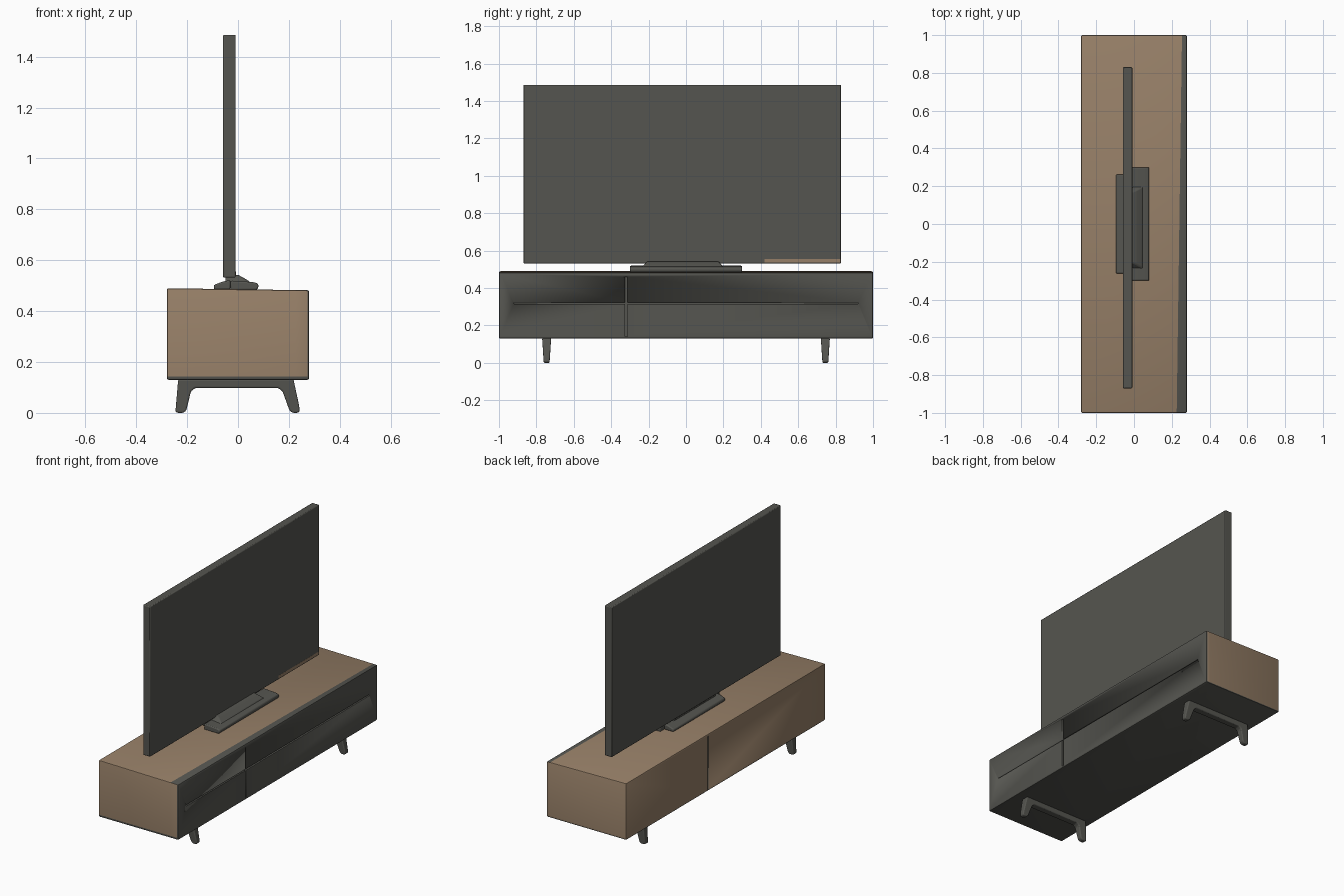
import bpy
import bmesh
from mathutils import Vector

if "Cube" in bpy.data.objects:
    bpy.data.objects.remove(bpy.data.objects["Cube"], do_unlink=True)


def material(name, rgb):
    mat = bpy.data.materials.new(name)
    mat.use_nodes = True
    mat.diffuse_color = (*rgb, 1)
    mat.node_tree.nodes["Principled BSDF"].inputs["Base Color"].default_value = (*rgb, 1)
    return mat


wood = material("warm wood", (0.305, 0.212, 0.136))
charcoal = material("charcoal", (0.091, 0.091, 0.08))


def finish(name, bm, mats, bevel=0.0, segments=2):
    """Turn a bmesh into a named object with softened edges."""
    bmesh.ops.recalc_face_normals(bm, faces=bm.faces)
    mesh = bpy.data.meshes.new(name)
    bm.to_mesh(mesh)
    bm.free()
    for mat in mats:
        mesh.materials.append(mat)
    obj = bpy.data.objects.new(name, mesh)
    bpy.context.collection.objects.link(obj)
    if bevel:
        mod = obj.modifiers.new("soft edges", "BEVEL")
        mod.width = bevel
        mod.segments = segments
        mod.limit_method = "ANGLE"
    bpy.ops.object.select_all(action="DESELECT")
    obj.select_set(True)
    bpy.context.view_layer.objects.active = obj
    bpy.ops.object.shade_smooth_by_angle()
    return obj


def box_mesh(low, high):
    bm = bmesh.new()
    low, high = Vector(low), Vector(high)
    bmesh.ops.create_cube(bm, size=1)
    for v in bm.verts:
        v.co = (low + high) / 2 + v.co * (high - low)
    return bm


def box(name, low, high, mat, bevel=0.0):
    return finish(name, box_mesh(low, high), [mat], bevel)


def prism_mesh(profile, y0, y1):
    """Extrude an (x, z) outline along y."""
    bm = bmesh.new()
    face = bm.faces.new([bm.verts.new((x, y0, z)) for x, z in profile])
    new = bmesh.ops.extrude_face_region(bm, geom=[face])["geom"]
    bmesh.ops.translate(bm, vec=(0, y1 - y0, 0),
                        verts=[g for g in new if isinstance(g, bmesh.types.BMVert)])
    return bm


# Cabinet: wooden shell with a dark drawer front, underside and front lip
bm = box_mesh((-0.28, -1, 0.13), (0.28, 1, 0.49))
for v in bm.verts:
    if v.co.z > 0.3 and v.co.x > 0:
        v.co.z = 0.482
bmesh.ops.bevel(bm, geom=bm.edges[:], offset=0.007, segments=2, affect="EDGES", profile=0.5)
lip_point, lip_normal = Vector((0.24, 0, 0)), Vector((1, -0.014, 0))
foot_z = 0.144
for point, normal in ((lip_point, lip_normal), (Vector((0, 0, foot_z)), Vector((0, 0, 1)))):
    bmesh.ops.bisect_plane(bm, geom=bm.verts[:] + bm.edges[:] + bm.faces[:],
                           plane_co=point, plane_no=normal)
bm.normal_update()
for f in bm.faces:
    c, n = f.calc_center_median(), f.normal
    lip = n.z > 0.6 and (c - lip_point).dot(lip_normal) > 0
    foot = n.y < -0.5 and c.z < foot_z
    f.material_index = int(n.x > 0.3 or n.z < -0.3 or lip or foot)
cabinet = finish("cabinet", bm, [wood, charcoal])

# Drawer and panel grooves
grooves = {
    "drawer_gap": ((0.268, -0.92, 0.316), (0.3, 0.92, 0.324)),
    "door_gap": ((0.266, -0.327, 0.14), (0.3, -0.313, 0.46)),
    "back_panel_gap": ((-0.3, 0.176, 0.12), (-0.272, 0.184, 0.478)),
}
for name, (low, high) in grooves.items():
    cutter = box(name + "_cutter", low, high, charcoal)
    cutter.hide_render = True
    cutter.hide_viewport = True
    cut = cabinet.modifiers.new(name, "BOOLEAN")
    cut.operation = "DIFFERENCE"
    cut.solver = "EXACT"
    cut.object = cutter

# Leg frames: a cross bar with two splayed, tapering legs
leg_outline = [(-0.235, 0.132), (-0.246, 0.004), (-0.235, 0), (-0.215, 0), (-0.203, 0.01),
               (-0.185, 0.085), (-0.168, 0.098),
               (0.158, 0.098), (0.175, 0.085), (0.202, 0.01), (0.215, 0), (0.233, 0),
               (0.243, 0.006), (0.24, 0.03), (0.218, 0.132)]
for side, y in (("right", -0.745), ("left", 0.745)):
    bm = prism_mesh(leg_outline, y - 0.024, y + 0.024)
    for v in bm.verts:
        v.co.y = y + (v.co.y - y) * (0.65 + 2.7 * v.co.z)
    finish(side + "_leg_frame", bm, [charcoal], 0.007, 3)

# Television panel and the small bare strip on its lower edge
box("screen_panel", (-0.059, -0.87, 0.532), (-0.009, 0.83, 1.486), charcoal, 0.005)
box("screen_lower_strip", (-0.02, 0.42, 0.537), (-0.0085, 0.825, 0.556), wood)

# Television stand: low plates front and back, a raised middle and a neck
front_plate = [(-0.03, 0.482), (0.07, 0.482), (0.08, 0.49), (0.08, 0.508), (0.06, 0.514), (-0.03, 0.52)]
back_plate = [(-0.095, 0.485), (-0.03, 0.485), (-0.03, 0.522), (-0.06, 0.516), (-0.095, 0.503)]
hump = [(-0.05, 0.5), (0.05, 0.5), (0.045, 0.517), (0.02, 0.532), (0, 0.543), (-0.05, 0.543)]
for name, outline, y0, y1 in (("stand_front_plate", front_plate, -0.3, 0.3),
                              ("stand_back_plate", back_plate, -0.262, 0.262),
                              ("stand_hump", hump, -0.25, 0.21)):
    bm = prism_mesh(outline, y0, y1)
    if name == "stand_hump":
        for v in bm.verts:
            v.co.y *= 1 - 4 * max(0, v.co.z - 0.5)
    finish(name, bm, [charcoal], 0.006)
